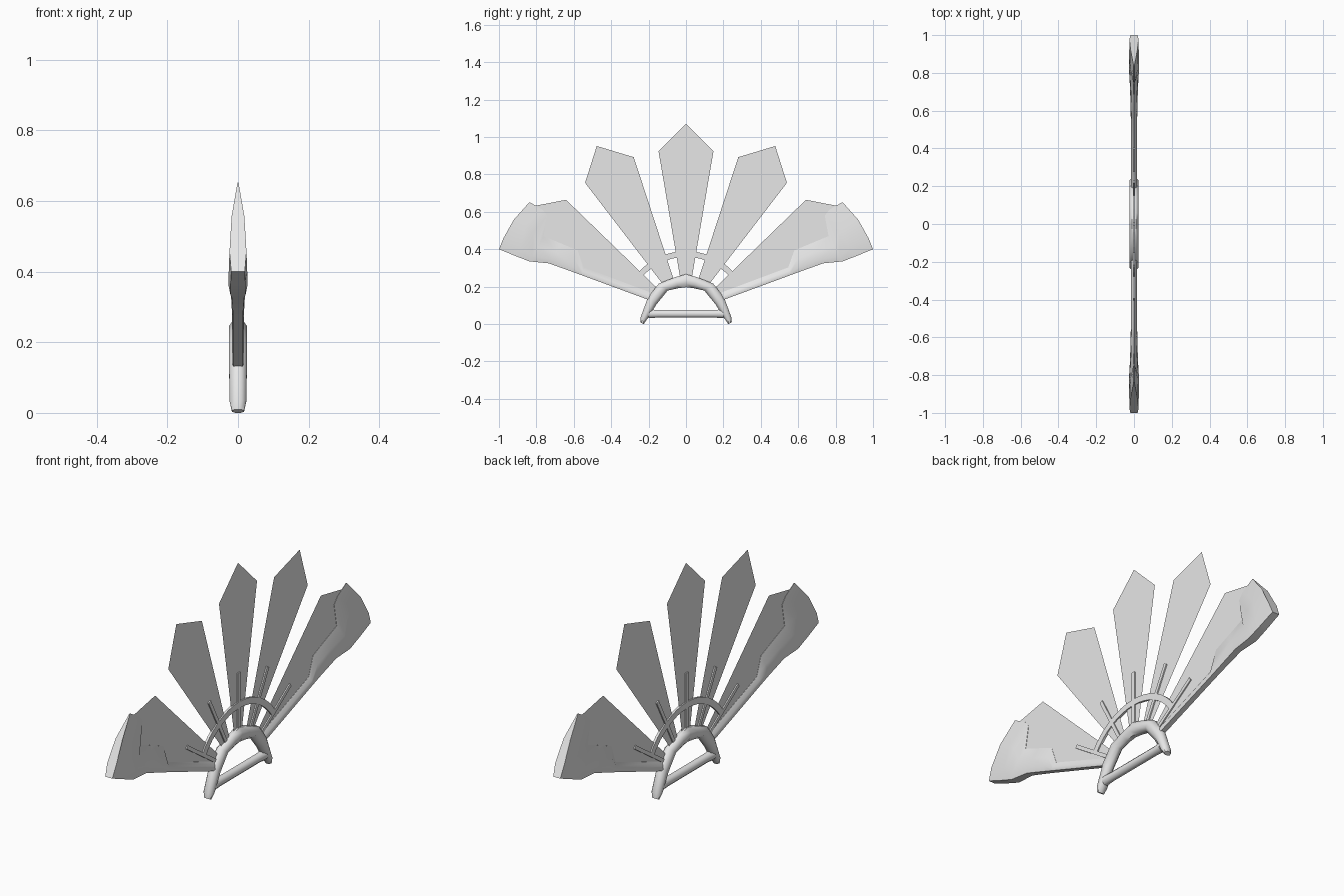
import bpy, bmesh, math
from mathutils import Vector

if "Cube" in bpy.data.objects:
    bpy.data.objects.remove(bpy.data.objects["Cube"])

PIVOT = Vector((0, 0, 0.047))
STEP = math.radians(27.8)

grey = bpy.data.materials.new("light grey")
grey.use_nodes = True
grey.diffuse_color = (0.8, 0.8, 0.8, 1)
grey.node_tree.nodes["Principled BSDF"].inputs["Base Color"].default_value = (0.8, 0.8, 0.8, 1)


def finish(name, bm, smooth=None):
    bmesh.ops.recalc_face_normals(bm, faces=bm.faces)
    mesh = bpy.data.meshes.new(name)
    bm.to_mesh(mesh)
    bm.free()
    mesh.materials.append(grey)
    obj = bpy.data.objects.new(name, mesh)
    bpy.context.collection.objects.link(obj)
    if smooth:
        bpy.ops.object.select_all(action="DESELECT")
        obj.select_set(True)
        bpy.context.view_layer.objects.active = obj
        bpy.ops.object.shade_smooth_by_angle(angle=math.radians(smooth))
    return obj


def plate(name, outline, half=0.0):
    """Flat outline of (y, z) points, optionally thickened along x."""
    bm = bmesh.new()
    face = bm.faces.new([bm.verts.new((-half, y, z)) for y, z in outline])
    if half:
        out = bmesh.ops.extrude_face_region(bm, geom=[face], use_keep_orig=True)
        moved = [v for v in out["geom"] if isinstance(v, bmesh.types.BMVert)]
        bmesh.ops.translate(bm, vec=(2 * half, 0, 0), verts=moved)
    return finish(name, bm)


def loft(name, rings, smooth):
    """Skin a list of equal rings and cap both ends."""
    bm = bmesh.new()
    loops = [[bm.verts.new(p) for p in ring] for ring in rings]
    n = len(loops[0])
    for a, b in zip(loops, loops[1:]):
        for i in range(n):
            j = (i + 1) % n
            bm.faces.new((a[i], a[j], b[j], b[i]))
    bm.faces.new(loops[0])
    bm.faces.new(loops[-1])
    return finish(name, bm, smooth)


def polar(angle, r, side=0.0):
    """Point at radius r along a fan direction, shifted sideways."""
    s, c = math.sin(angle), math.cos(angle)
    return (r * s + side * c, PIVOT.z + r * c - side * s)


# Five blades, each with a thin rib
blade = [(0.17, 0.026), (0.878, 0.147), (1.023, 0.0), (0.878, -0.147), (0.17, -0.026)]
rib = [(0.17, 0.009), (0.485, 0.009), (0.485, -0.009), (0.17, -0.009)]
for i in range(-2, 3):
    plate(f"blade_{i + 3}", [polar(i * STEP, r, w) for r, w in blade])
    plate(f"rib_{i + 3}", [polar(i * STEP, r, w) for r, w in rib], 0.006)

# Curved band tying the ribs together
angles = [STEP * (-2 + k / 4) for k in range(17)]
band = [polar(a, 0.343) for a in angles] + [polar(a, 0.312) for a in reversed(angles)]
plate("rib_band", band, 0.006)

# Arched grip: (outer y, z), (inner y, z), half width; mirrored across the middle
grip = [
    ((0.245, 0.01), (0.226, 0.0), 0.017),
    ((0.243, 0.035), (0.203, 0.033), 0.024),
    ((0.204, 0.142), (0.158, 0.105), 0.025),
    ((0.145, 0.217), (0.098, 0.179), 0.025),
    ((0.06, 0.25), (0.04, 0.192), 0.025),
    ((0.0, 0.267), (0.0, 0.197), 0.025),
]
full = [((-o[0], o[1]), (-i[0], i[1]), w) for o, i, w in grip] + grip[-2::-1]
rings = []
for o, i, w in full:
    o, i = Vector((0, *o)), Vector((0, *i))
    mid, arm = (o + i) / 2, (o - i) / 2
    ring = []
    for k in range(8):
        a = math.tau * (k + 0.5) / 8
        c, s = (math.copysign(min(1, abs(f(a)) * 1.083), f(a)) for f in (math.cos, math.sin))
        ring.append(mid + arm * c + Vector((w * s, 0, 0)))
    rings.append(ring)
loft("grip_arch", rings, 50)

# Straight bar closing the grip
bar = []
for y in (-0.2, -0.15, 0.15, 0.2):
    size = 1.0 if abs(y) < 0.18 else 1.15
    bar.append([(0.02 * size * math.cos(math.tau * (k + 0.5) / 8), y,
                 0.055 + 0.022 * size * math.sin(math.tau * (k + 0.5) / 8)) for k in range(8)])
loft("grip_bar", bar, 50)

# Outer guards: (lower edge y, z), (upper edge y, z), half thickness, end bulge
guard = [
    ((0.18, 0.122), (0.165, 0.16), 0.016, 0),
    ((0.56, 0.262), (0.547, 0.303), 0.017, 0),
    ((0.62, 0.284), (0.579, 0.394), 0.018, 0),
    ((0.735, 0.325), (0.67, 0.432), 0.021, 0),
    ((0.837, 0.335), (0.762, 0.47), 0.027, 0),
    ((0.92, 0.367), (0.742, 0.58), 0.026, 0),
    ((0.965, 0.386), (0.767, 0.612), 0.025, 0.01),
    ((1.0, 0.4), (0.837, 0.652), 0.024, 0.02),
]
section = [(0.0, 0.8), (0.2, 1.0), (0.58, 0.75), (1.0, 0.06)]
for side, label in ((-1, "front"), (1, "back")):
    rings = []
    for low, up, t, bulge in guard:
        low, up = Vector((0, side * low[0], low[1])), Vector((0, side * up[0], up[1]))
        out = Vector((0, side * 0.83, 0.55)) * bulge
        half = []
        for f, w in section:
            p = low.lerp(up, f) + out * math.sin(math.pi * f)
            half.append((p, w * t))
        rings.append([p + Vector((w, 0, 0)) for p, w in half]
                     + [p - Vector((w, 0, 0)) for p, w in reversed(half)])
    loft(f"{label}_guard", rings, 45)
